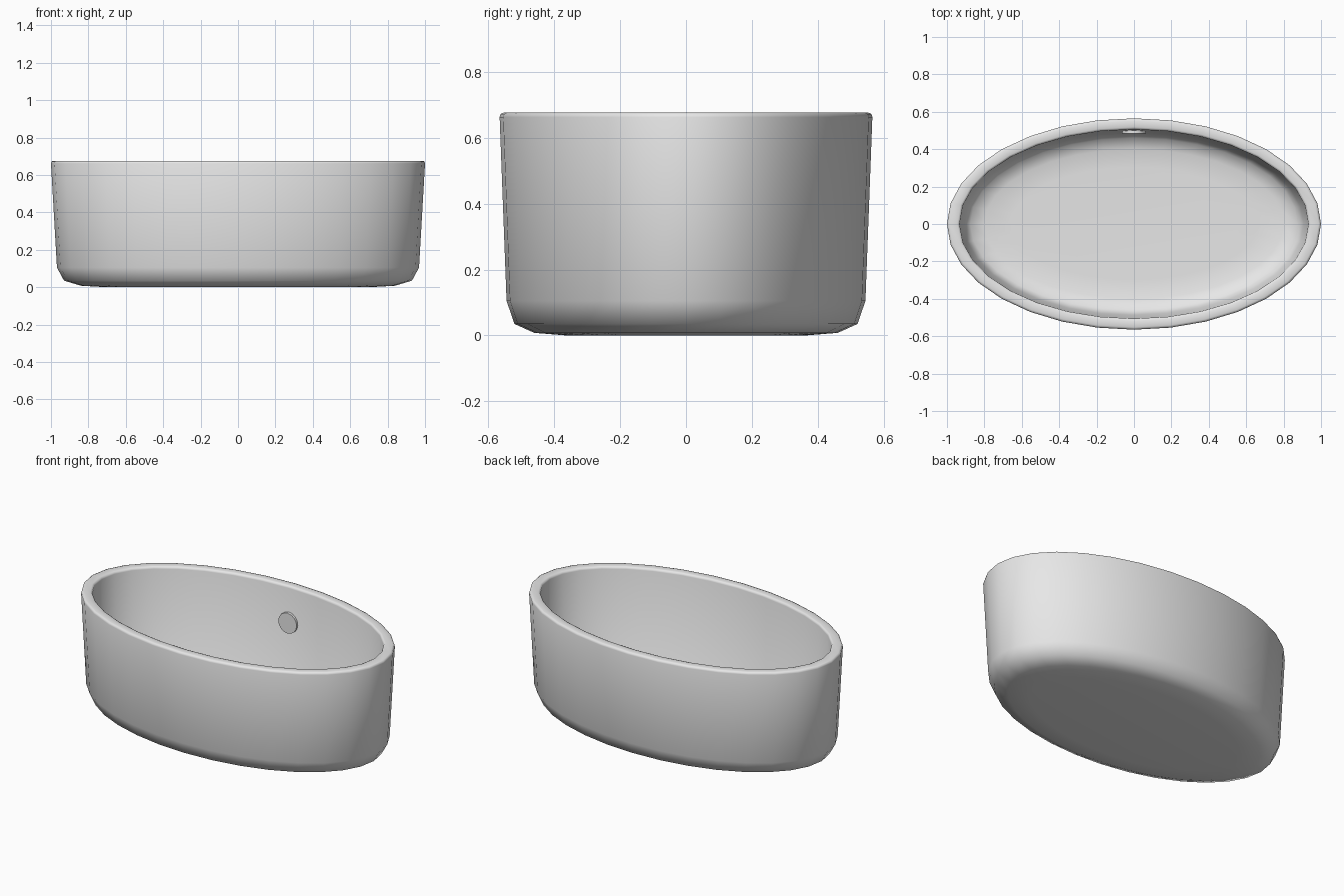
import bpy
import bmesh
from math import cos, sin, pi, radians

cube = bpy.data.objects.get("Cube")
if cube:
    bpy.data.objects.remove(cube, do_unlink=True)

enamel = bpy.data.materials.new("light grey enamel")
enamel.use_nodes = True
enamel.diffuse_color = (0.8, 0.8, 0.8, 1)
enamel.node_tree.nodes["Principled BSDF"].inputs["Base Color"].default_value = (0.8, 0.8, 0.8, 1)


def finish(obj, angle):
    obj.data.materials.append(enamel)
    bpy.ops.object.select_all(action='DESELECT')
    obj.select_set(True)
    bpy.context.view_layer.objects.active = obj
    bpy.ops.object.shade_smooth_by_angle(angle=radians(angle))


def oval_shell(name, profile, sides=32):
    """Skin stacked oval rings (x radius, y radius, height), capping both ends."""
    bm = bmesh.new()
    rings = [[bm.verts.new((rx * cos(2 * pi * i / sides), ry * sin(2 * pi * i / sides), z))
              for i in range(sides)] for rx, ry, z in profile]
    for low, high in zip(rings, rings[1:]):
        for i in range(sides):
            j = (i + 1) % sides
            bm.faces.new((low[i], low[j], high[j], high[i]))
    bm.faces.new(rings[0][::-1])
    bm.faces.new(rings[-1])
    bmesh.ops.recalc_face_normals(bm, faces=bm.faces)
    mesh = bpy.data.meshes.new(name)
    bm.to_mesh(mesh)
    bm.free()
    obj = bpy.data.objects.new(name, mesh)
    bpy.context.collection.objects.link(obj)
    finish(obj, 60)


def disc(name, location, radius, depth, tilt=0):
    bpy.ops.mesh.primitive_cylinder_add(vertices=16, radius=radius, depth=depth,
                                        location=location, rotation=(tilt, 0, 0))
    obj = bpy.context.object
    obj.name = name
    finish(obj, 40)


# Basin: underside, outer wall, rounded rim, inner wall, floor
oval_shell("basin", [
    (0.70, 0.36, 0.0),
    (0.84, 0.46, 0.008),
    (0.93, 0.52, 0.035),
    (0.968, 0.544, 0.105),
    (1.0, 0.565, 0.662),
    (0.997, 0.562, 0.672),
    (0.987, 0.552, 0.676),
    (0.945, 0.518, 0.676),
    (0.936, 0.509, 0.672),
    (0.933, 0.506, 0.662),
    (0.907, 0.487, 0.13),
    (0.875, 0.460, 0.085),
    (0.80, 0.40, 0.064),
    (0.66, 0.30, 0.06),
])

# Drain in the floor and overflow plate on the back wall
disc("drain_cover", (0.61, 0, 0.062), 0.063, 0.012)
disc("overflow_plate", (0, 0.496, 0.455), 0.063, 0.024, pi / 2)
